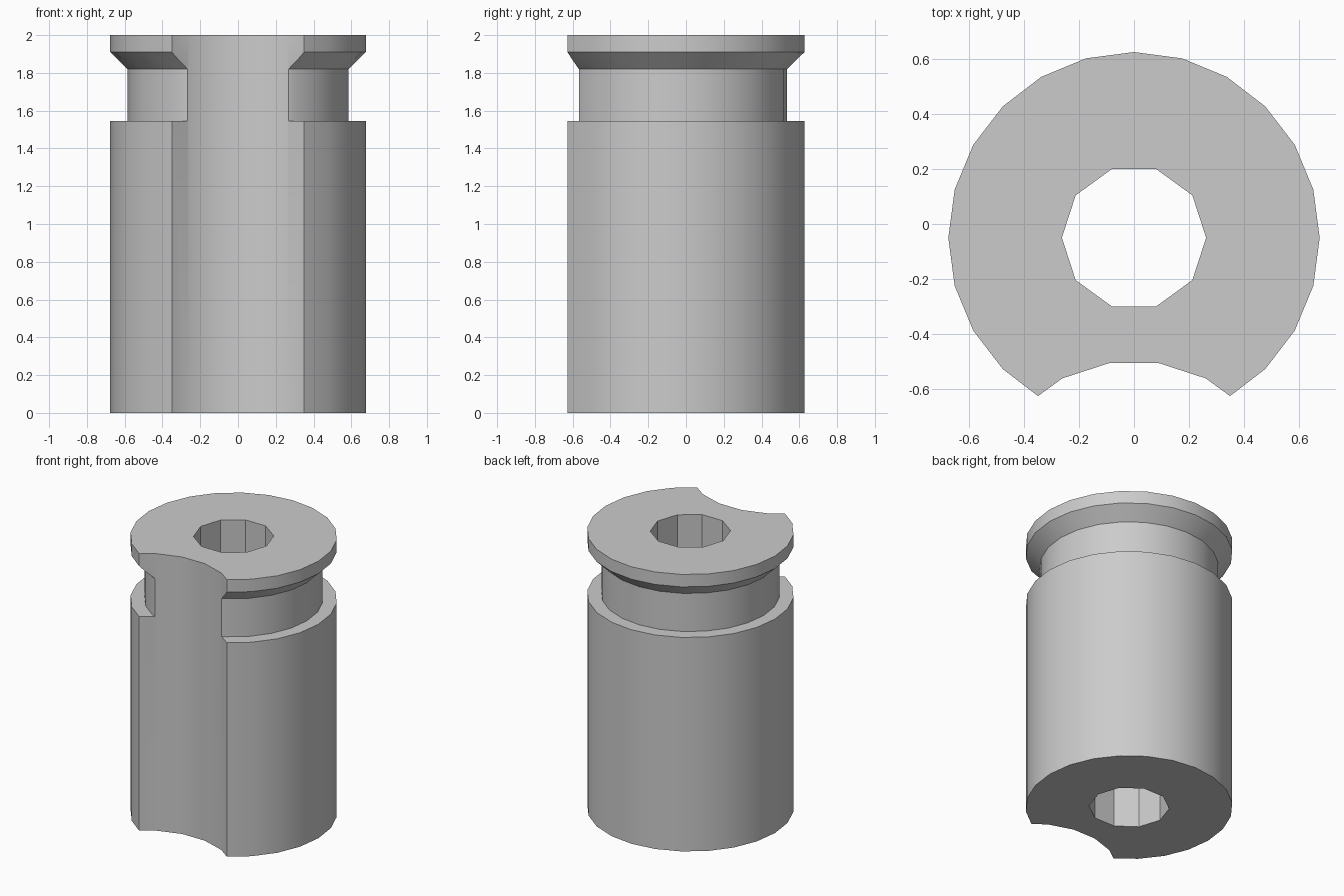
import bpy, bmesh
from math import sin, cos, pi, radians

cube = bpy.data.objects.get("Cube")
if cube:
    bpy.data.objects.remove(cube)

steel = bpy.data.materials.new("plain_grey")
steel.use_nodes = True
grey = (0.6, 0.6, 0.6, 1)
steel.diffuse_color = grey
steel.node_tree.nodes["Principled BSDF"].inputs["Base Color"].default_value = grey

AXIS_Y = -0.05


def lathe(name, profile, sides, centre_y, phase=0.0):
    """Closed solid from (radius, height) rings, capped at both ends."""
    bm = bmesh.new()
    rings = []
    for r, z in profile:
        angles = [2 * pi * i / sides + phase for i in range(sides)]
        rings.append([bm.verts.new((r * cos(a), centre_y + r * sin(a), z)) for a in angles])
    for low, high in zip(rings, rings[1:]):
        for i in range(sides):
            j = (i + 1) % sides
            bm.faces.new((low[i], low[j], high[j], high[i]))
    bm.faces.new(rings[0][::-1])
    bm.faces.new(rings[-1])
    mesh = bpy.data.meshes.new(name)
    bm.to_mesh(mesh)
    bm.free()
    obj = bpy.data.objects.new(name, mesh)
    mesh.materials.append(steel)
    bpy.context.collection.objects.link(obj)
    return obj


# Main barrel with waist and flared rim
R, NECK = 0.677, 0.585
body = lathe("grooved_barrel",
             [(R, 0), (R, 1.545), (NECK, 1.545), (NECK, 1.82), (R, 1.91), (R, 2)],
             24, AXIS_Y)

# Ten-sided through hole and concave front channel
cutters = [
    lathe("bore_cutter", [(0.263, -0.2), (0.263, 2.2)], 10, AXIS_Y),
    lathe("channel_cutter", [(0.575, -0.2), (0.575, 2.2)], 20, -1.075, radians(9)),
]

bpy.context.view_layer.objects.active = body
for cutter in cutters:
    cutter.hide_render = True
    cut = body.modifiers.new(cutter.name, 'BOOLEAN')
    cut.operation = 'DIFFERENCE'
    cut.solver = 'EXACT'
    cut.object = cutter
    bpy.ops.object.modifier_apply(modifier=cut.name)
    bpy.data.objects.remove(cutter)

# Smooth walls, crisp rims and bore facets
bpy.ops.object.select_all(action='DESELECT')
body.select_set(True)
bpy.ops.object.shade_smooth_by_angle(angle=radians(30))
